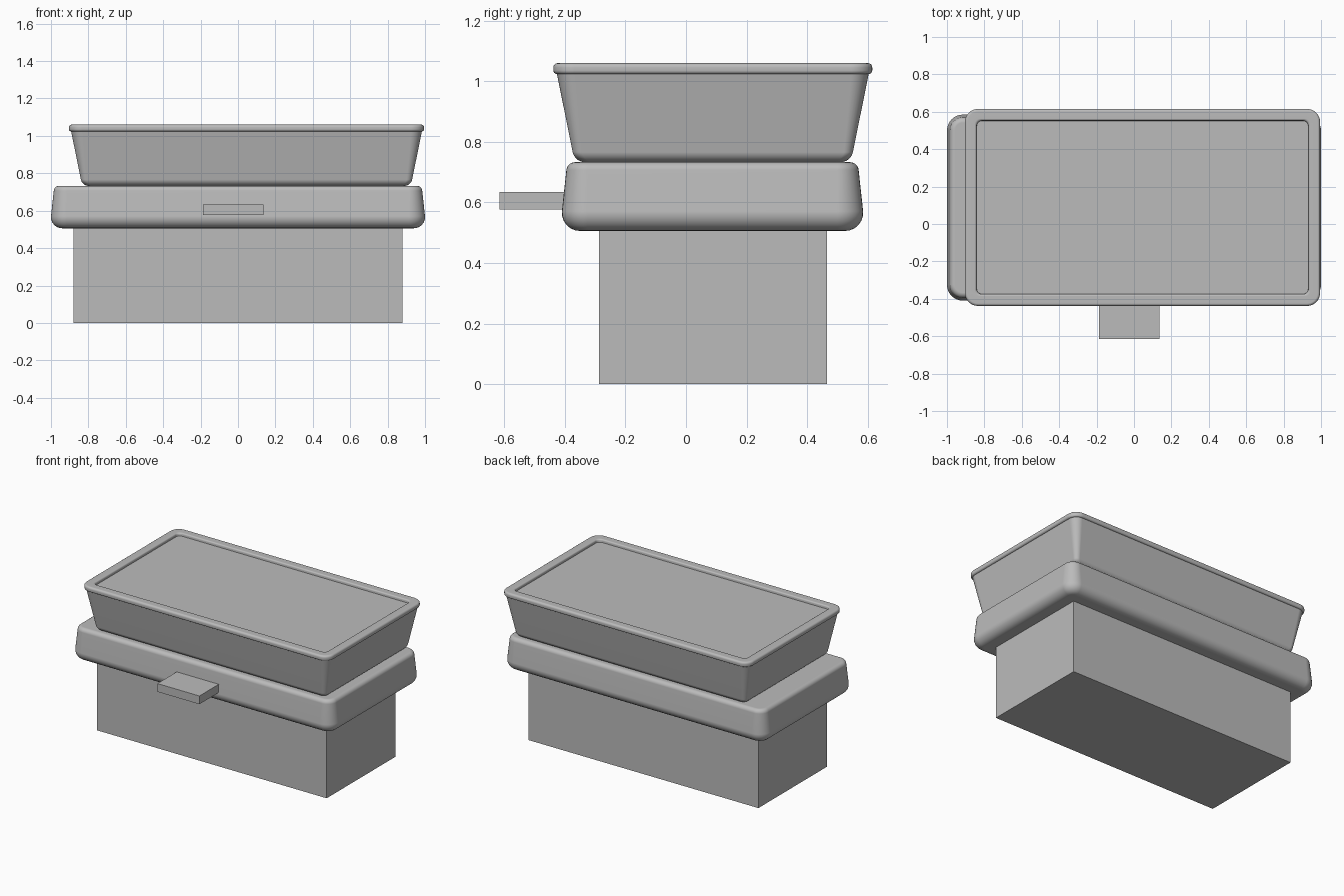
import bpy, bmesh
from math import sin, cos, pi, radians

cube = bpy.data.objects.get("Cube")
if cube:
    bpy.data.objects.remove(cube, do_unlink=True)

grey = bpy.data.materials.new("plain grey")
grey.use_nodes = True
grey.diffuse_color = (0.5, 0.5, 0.5, 1)
grey.node_tree.nodes["Principled BSDF"].inputs["Base Color"].default_value = (0.5, 0.5, 0.5, 1)


def finish(name, bm, smooth=False):
    bmesh.ops.recalc_face_normals(bm, faces=bm.faces)
    mesh = bpy.data.meshes.new(name)
    bm.to_mesh(mesh)
    bm.free()
    mesh.materials.append(grey)
    obj = bpy.data.objects.new(name, mesh)
    bpy.context.collection.objects.link(obj)
    if smooth:
        mesh.shade_smooth()
        mesh.set_sharp_from_angle(angle=radians(40))
        mod = obj.modifiers.new("flat caps", "WEIGHTED_NORMAL")
        mod.keep_sharp = True
    return obj


def box(name, x0, x1, y0, y1, z0, z1):
    bm = bmesh.new()
    bmesh.ops.create_cube(bm, size=1)
    for v in bm.verts:
        v.co.x = x1 if v.co.x > 0 else x0
        v.co.y = y1 if v.co.y > 0 else y0
        v.co.z = z1 if v.co.z > 0 else z0
    return finish(name, bm)


def arc(inset, z, radius, start, end, steps=6):
    """Profile points (inset, z) on an arc; 0 degrees points outwards."""
    angles = [radians(start + (end - start) * i / steps) for i in range(steps + 1)]
    return [(inset - radius * cos(a), z + radius * sin(a)) for a in angles]


def rounded_loft(name, x0, x1, y0, y1, corner, profile, steps=8):
    """Sweep a profile of (inset, z) points around a rounded rectangle."""
    bm = bmesh.new()
    rings = []
    for inset, z in profile:
        r = max(corner - inset, 0.03)
        centres = ((x1, y1, -1, -1), (x0, y1, 1, -1), (x0, y0, 1, 1), (x1, y0, -1, 1))
        ring = []
        for q, (x, y, sx, sy) in enumerate(centres):
            cx, cy = x + sx * (inset + r), y + sy * (inset + r)
            for i in range(steps + 1):
                a = (q + i / steps) * pi / 2
                ring.append(bm.verts.new((cx + r * cos(a), cy + r * sin(a), z)))
        rings.append(ring)
    for low, high in zip(rings, rings[1:]):
        n = len(low)
        for i in range(n):
            j = (i + 1) % n
            bm.faces.new((low[i], low[j], high[j], high[i]))
    bm.faces.new(rings[0][::-1])
    bm.faces.new(rings[-1])
    return finish(name, bm, smooth=True)


# Square plinth and front tab
box("base_block", -0.88, 0.88, -0.287, 0.465, 0, 0.506)
box("front_tab", -0.187, 0.135, -0.615, -0.38, 0.577, 0.634)

# Rounded slab, slightly narrower at the top
rounded_loft("slab", -1, 1, -0.41, 0.585, 0.085,
             arc(0.06, 0.566, 0.06, -90, 5) + arc(0.043, 0.705, 0.028, 5, 90))

# Flared tray with a rounded lip and a shallow recessed top
tray = arc(0.105, 0.775, 0.042, -90, -12) + [(0.012, 1.024)]
lip = arc(0.012, 1.036, 0.012, -90, 0, 4) + arc(0.014, 1.046, 0.014, 0, 90, 4)
recess = arc(0.052, 1.05, 0.01, 90, 180, 4) + [(0.063, 1.04)]
rounded_loft("tray", -0.904, 0.995, -0.438, 0.615, 0.07, tray + lip + recess)
